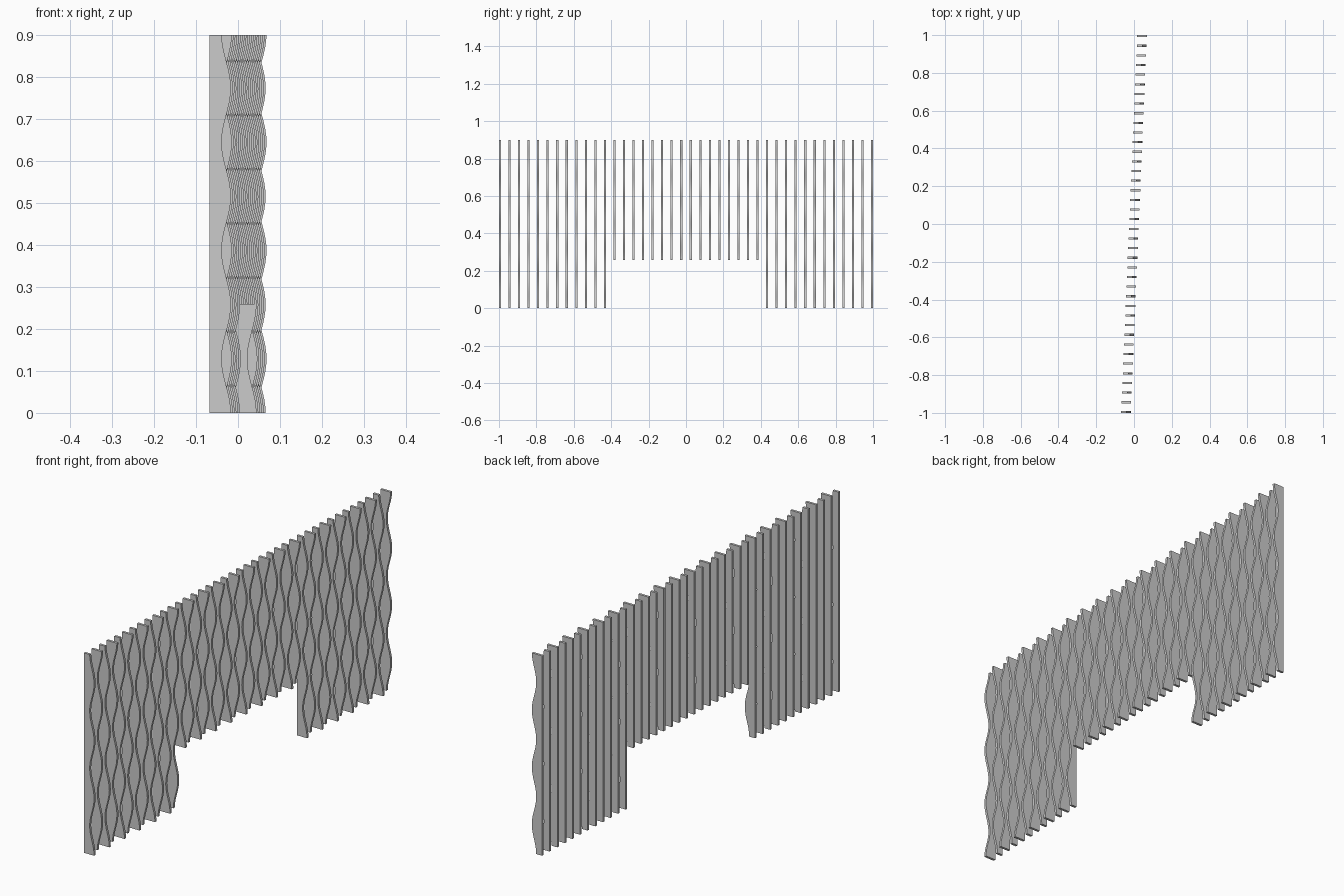
import bpy, bmesh, math

if "Cube" in bpy.data.objects:
    bpy.data.objects.remove(bpy.data.objects["Cube"])

COUNT = 40            # number of slats
HEIGHT = 0.9
THICK = 0.011
HALF_WAVE = 0.129     # distance between a crest and a trough
BACK_X = -0.068       # straight edge of the first slat
DRIFT = 0.085         # total sideways shift along the row
WIDTH, AMP = 0.04, 0.011
OPENING_Z = 0.258     # underside of the short middle slats
STEPS = 56


def make_slat(i):
    t = i / (COUNT - 1)
    y = (-1 + THICK / 2) * (1 - 2 * t)
    y = -abs(y) if t < 0.5 else abs(y)
    back = BACK_X + DRIFT * t
    sign = 1 if i % 2 == 0 else -1       # neighbours wave in opposite phase
    z0 = OPENING_Z if 12 <= i < 28 else 0.0

    # straight back edge, wavy outer edge
    profile = [(back, HEIGHT), (back, z0)]
    for k in range(STEPS + 1):
        z = z0 + (HEIGHT - z0) * k / STEPS
        profile.append((back + WIDTH + sign * AMP * math.cos(math.pi * z / HALF_WAVE), z))

    bm = bmesh.new()
    face = bm.faces.new([bm.verts.new((x, y - THICK / 2, z)) for x, z in profile])
    ext = bmesh.ops.extrude_face_region(bm, geom=[face], use_keep_orig=True)
    moved = [g for g in ext["geom"] if isinstance(g, bmesh.types.BMVert)]
    bmesh.ops.translate(bm, verts=moved, vec=(0, THICK, 0))
    bmesh.ops.recalc_face_normals(bm, faces=bm.faces[:])
    # smooth only the wavy edge strip
    for f in bm.faces:
        f.smooth = len(f.verts) == 4
    for e in bm.edges:
        if len(e.link_faces) == 2 and e.calc_face_angle(0) > math.radians(30):
            e.smooth = False
    name = "short_slat" if z0 else "full_slat"
    mesh = bpy.data.meshes.new(name)
    bm.to_mesh(mesh)
    bm.free()
    bpy.context.collection.objects.link(bpy.data.objects.new(f"{name}_{i + 1:02d}", mesh))


# row of slats
for i in range(COUNT):
    make_slat(i)
